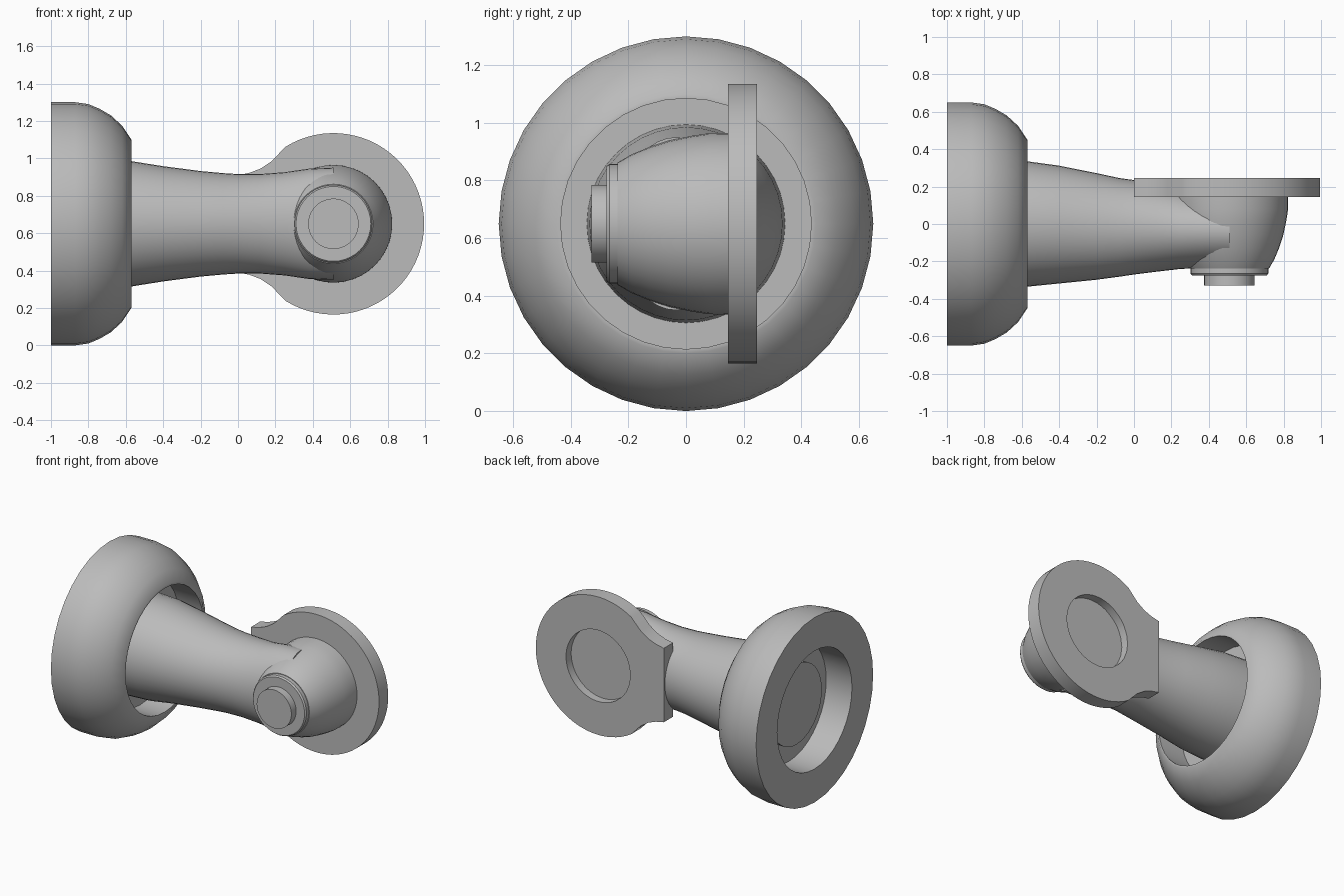
import bpy, bmesh, math
from mathutils import Vector

cube = bpy.data.objects.get("Cube")
if cube:
    bpy.data.objects.remove(cube, do_unlink=True)

grey = bpy.data.materials.new("plain_grey")
grey.use_nodes = True
grey.diffuse_color = (0.5, 0.5, 0.5, 1)
grey.node_tree.nodes["Principled BSDF"].inputs["Base Color"].default_value = (0.5, 0.5, 0.5, 1)

MID = 0.65   # height of the main axis
HUB = 0.51   # x of the joint centre


def finish(bm, name, angle=35):
    bmesh.ops.remove_doubles(bm, verts=bm.verts, dist=1e-5)
    bmesh.ops.recalc_face_normals(bm, faces=bm.faces)
    mesh = bpy.data.meshes.new(name)
    bm.to_mesh(mesh)
    bm.free()
    mesh.materials.append(grey)
    ob = bpy.data.objects.new(name, mesh)
    bpy.context.collection.objects.link(ob)
    bpy.ops.object.select_all(action='DESELECT')
    ob.select_set(True)
    bpy.context.view_layer.objects.active = ob
    bpy.ops.object.shade_smooth_by_angle(angle=math.radians(angle))
    return ob


def revolve(name, profile, axis, centre, steps=40, closed=False):
    """Spin (position, radius) pairs around the x or y axis."""
    bm = bmesh.new()
    along = Vector((1, 0, 0)) if axis == 'X' else Vector((0, 1, 0))
    up = Vector((0, 0, 1))
    vs = [bm.verts.new(Vector(centre) + along * p + up * r) for p, r in profile]
    pairs = list(zip(vs, vs[1:])) + ([(vs[-1], vs[0])] if closed else [])
    edges = [bm.edges.new(p) for p in pairs]
    bmesh.ops.spin(bm, geom=vs + edges, cent=centre, axis=along,
                   angle=math.tau, steps=steps)
    return finish(bm, name)


# Rounded wheel-like base with a web between its two recesses
revolve("base_ring", [
    (-1, 0.415), (-1, 0.65), (-0.87, 0.65), (-0.8, 0.64), (-0.74, 0.615),
    (-0.68, 0.58), (-0.62, 0.525), (-0.57, 0.45), (-0.57, 0.435),
    (-0.76, 0.435), (-0.76, 0.2), (-0.8, 0.2), (-0.8, 0.415)],
    'X', (0, 0, MID), 36, closed=True)

# Round end of the arm showing inside the rear recess
revolve("arm_end_disc", [(-0.86, 0), (-0.86, 0.28), (-0.77, 0.28), (-0.77, 0)],
        'X', (0, 0, MID))

# Tapering arm: x, half height, front y, back y
sections = [
    (-0.78, 0.345, -0.345, 0.345), (-0.57, 0.335, -0.335, 0.335),
    (-0.4, 0.308, -0.318, 0.312), (-0.2, 0.282, -0.298, 0.272),
    (-0.08, 0.271, -0.282, 0.246), (0.0, 0.266, -0.27, 0.235),
    (0.12, 0.266, -0.255, 0.215), (0.25, 0.276, -0.24, 0.18),
    (0.38, 0.295, -0.235, 0.17), (HUB, 0.3, -0.235, 0.165)]
SIDES = 40
bm = bmesh.new()
rings = []
for x, half, front, back in sections:
    mid, depth = (front + back) / 2, (back - front) / 2
    rings.append([bm.verts.new((x, mid + depth * math.cos(a), MID + half * math.sin(a)))
                  for a in (math.tau * i / SIDES for i in range(SIDES))])
for low, high in zip(rings, rings[1:]):
    for i in range(SIDES):
        j = (i + 1) % SIDES
        bm.faces.new((low[i], low[j], high[j], high[i]))
bm.faces.new(rings[0])
bm.faces.new(rings[-1])
finish(bm, "arm")

# Domed joint housing
revolve("joint_dome", [
    (0.17, 0), (0.17, 0.315), (0.08, 0.314), (0.02, 0.305), (-0.06, 0.288),
    (-0.13, 0.265), (-0.19, 0.24), (-0.238, 0.212), (-0.238, 0)],
    'Y', (HUB, 0, MID))

# Stepped boss on the front of the joint
revolve("boss_collar", [(-0.22, 0), (-0.22, 0.208), (-0.265, 0.208),
                        (-0.275, 0.2), (-0.275, 0)], 'Y', (HUB, 0, MID))
revolve("boss_pin", [(-0.26, 0), (-0.26, 0.135), (-0.328, 0.135), (-0.328, 0)],
        'Y', (HUB, 0, MID))

# Back plate: a disc whose outline flares smoothly into the arm
PLATE_R, RECESS_R, FRONT, BACK, FLOOR = 0.485, 0.25, 0.145, 0.247, 0.19
start = math.radians(122)
half_outline = [(HUB + PLATE_R * math.cos(start * i / 24),
                 PLATE_R * math.sin(start * i / 24)) for i in range(25)]
half_outline += [(0.18, 0.335), (0.12, 0.295), (0.06, 0.272), (0.0, 0.26),
                 (0.0, 0.13)]
outline = half_outline + [(0.0, 0.0)] + [(x, -z) for x, z in reversed(half_outline[1:])]

bm = bmesh.new()


def loop(points, y):
    return [bm.verts.new((x, y, MID + z)) for x, z in points]


# The recess rim has one point per outline point, found by direction
rim = []
for x, z in outline:
    d = Vector((x - HUB, z)).normalized() * RECESS_R
    rim.append((HUB + d.x, d.y))
front, back = loop(outline, FRONT), loop(outline, BACK)
edge, floor = loop(rim, BACK), loop(rim, FLOOR)
n = len(outline)
for a, b in ((front, back), (back, edge), (edge, floor)):
    for i in range(n):
        j = (i + 1) % n
        bm.faces.new((a[i], a[j], b[j], b[i]))
bm.faces.new(front)
bm.faces.new(floor)
finish(bm, "back_plate")
